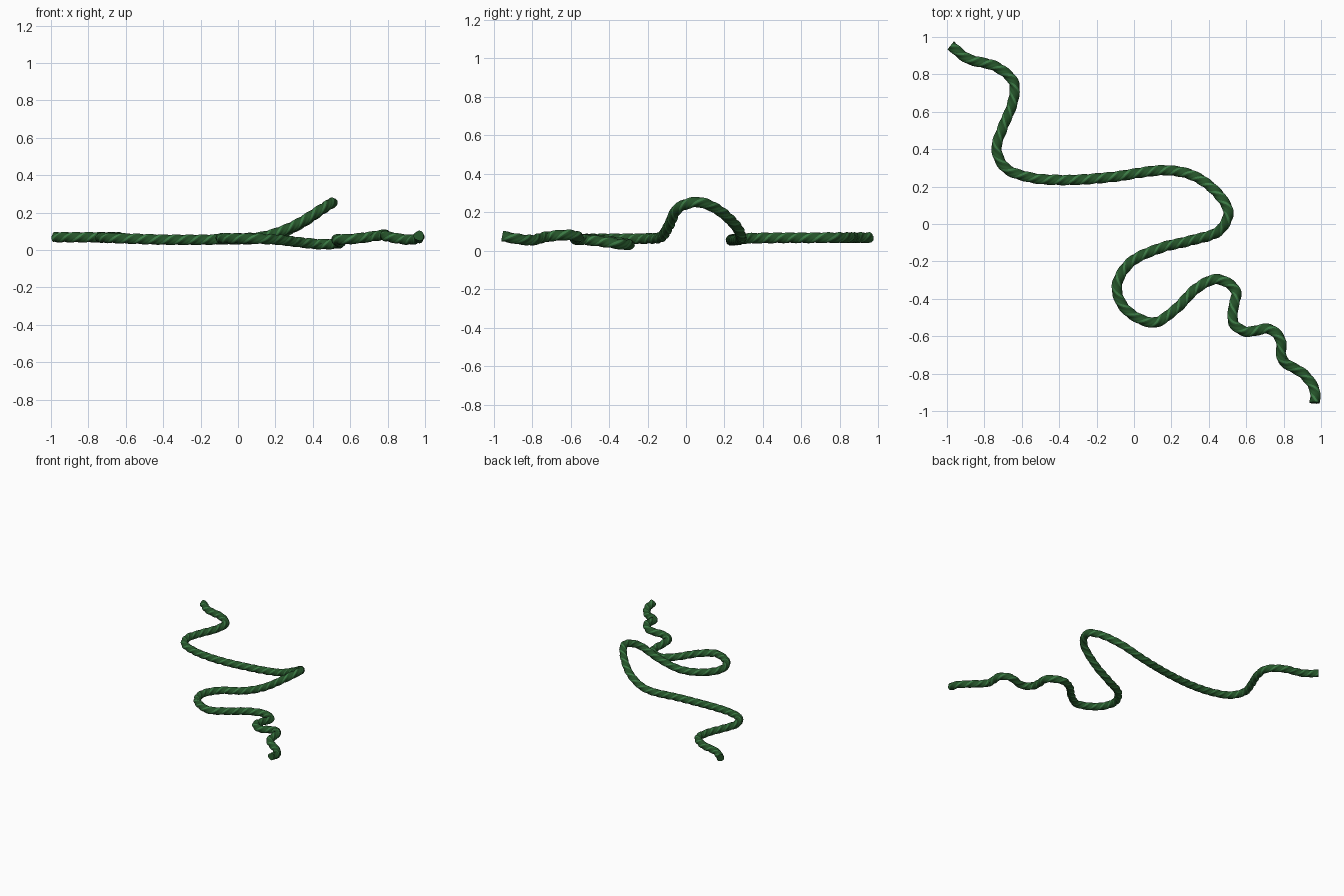
import bpy, bmesh, math
from mathutils import Vector

if "Cube" in bpy.data.objects:
    bpy.data.objects.remove(bpy.data.objects["Cube"])

# Centre line of the rope
PATH = [Vector(p) for p in [
    (-.98, .955, .068), (-.89, .885, .068), (-.735, .84, .068), (-.643, .757, .068),
    (-.65, .645, .067), (-.70, .52, .067), (-.735, .40, .066), (-.687, .30, .064),
    (-.56, .25, .060), (-.37, .235, .055), (-.13, .25, .056), (.17, .287, .070),
    (.325, .255, .135), (.457, .152, .222), (.505, .06, .253), (.457, -.035, .225),
    (.297, -.09, .128), (.136, -.13, .072), (-.024, -.21, .063), (-.092, -.335, .062),
    (-.045, -.455, .062), (.105, -.527, .060), (.217, -.46, .055), (.34, -.34, .040),
    (.447, -.295, .031), (.543, -.355, .036), (.53, -.457, .050), (.532, -.53, .057),
    (.596, -.575, .058), (.725, -.562, .073), (.783, -.617, .082), (.794, -.725, .073),
    (.91, -.805, .055), (.965, -.885, .063), (.967, -.96, .077)]]
RADIUS, STRANDS, SIDES, PITCH, STEP = 0.0285, 3, 24, 0.21, 0.01


def material(name, color):
    m = bpy.data.materials.new(name)
    m.diffuse_color = (*color, 1)
    m.use_nodes = True
    m.node_tree.nodes["Principled BSDF"].inputs["Base Color"].default_value = m.diffuse_color
    return m


def smooth_path(pts, sub=24):
    """Centripetal Catmull-Rom curve through the points."""
    p = [2 * pts[0] - pts[1]] + pts + [2 * pts[-1] - pts[-2]]
    out = []
    for i in range(1, len(p) - 2):
        k = [0.0]
        for j in range(3):
            k.append(k[-1] + (p[i + j] - p[i + j - 1]).length ** 0.5)
        for s in range(sub):
            t = k[1] + (k[2] - k[1]) * s / sub
            a = [p[i - 1 + j].lerp(p[i + j], (t - k[j]) / (k[j + 1] - k[j])) for j in range(3)]
            b = [a[j].lerp(a[j + 1], (t - k[j]) / (k[j + 2] - k[j])) for j in range(2)]
            out.append(b[0].lerp(b[1], (t - k[1]) / (k[2] - k[1])))
    return out + [pts[-1]]


def resample(pts, step):
    """Evenly spaced points along a polyline."""
    out, need = [pts[0]], step
    for a, b in zip(pts, pts[1:]):
        d, pos = (b - a).length, 0.0
        while d - pos >= need:
            pos += need
            out.append(a.lerp(b, pos / d))
            need = step
        need -= d - pos
    return out


line = resample(smooth_path(PATH), STEP)
bm = bmesh.new()
rings, normal = [], Vector((0, 0, 1))
per = SIDES // STRANDS
for i, c in enumerate(line):
    # Carry the frame along the path, then turn the lobed section to twist the strands
    t = (line[min(i + 1, len(line) - 1)] - line[max(i - 1, 0)]).normalized()
    normal = (normal - t * normal.dot(t)).normalized()
    side = t.cross(normal)
    twist = -2 * math.pi * i * STEP / PITCH
    ring = []
    for k in range(SIDES):
        a = 2 * math.pi * k / SIDES
        r = RADIUS * (0.82 + 0.18 * abs(math.cos(a * STRANDS / 2)) ** 0.7)
        ring.append(bm.verts.new(c + r * (normal * math.cos(a + twist) + side * math.sin(a + twist))))
    rings.append(ring)

# Skin: light line on the crest of each strand, dark elsewhere
for r0, r1 in zip(rings, rings[1:]):
    for k in range(SIDES):
        n = (k + 1) % SIDES
        f = bm.faces.new((r0[k], r0[n], r1[n], r1[k]))
        f.material_index = 1 if k % per in (0, per - 1) else 0
bm.faces.new(rings[0][::-1])
bm.faces.new(rings[-1])
bmesh.ops.recalc_face_normals(bm, faces=bm.faces)

mesh = bpy.data.meshes.new("rope")
bm.to_mesh(mesh)
bm.free()
mesh.materials.append(material("dark_green", (.018, .085, .022)))
mesh.materials.append(material("light_green", (.045, .2, .06)))
rope = bpy.data.objects.new("rope", mesh)
bpy.context.collection.objects.link(rope)
bpy.context.view_layer.objects.active = rope
rope.select_set(True)
bpy.ops.object.shade_smooth_by_angle(angle=math.radians(50))
